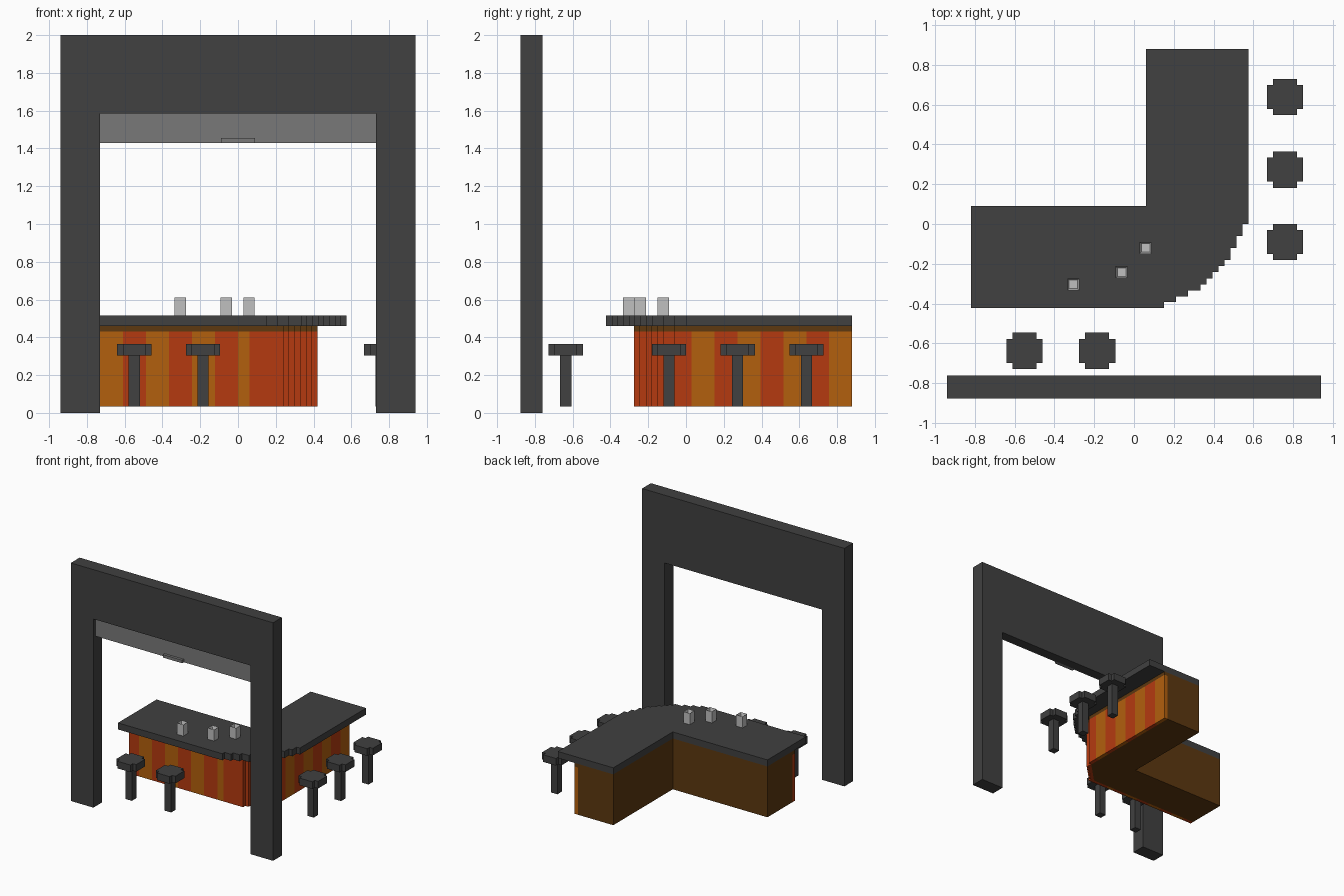
import bpy, bmesh
from mathutils import Vector

if "Cube" in bpy.data.objects:
    bpy.data.objects.remove(bpy.data.objects["Cube"])


def material(name, rgb):
    m = bpy.data.materials.new(name)
    m.diffuse_color = (*rgb, 1)
    m.use_nodes = True
    m.node_tree.nodes["Principled BSDF"].inputs["Base Color"].default_value = m.diffuse_color
    return m


CHARCOAL = material("charcoal", (0.052, 0.052, 0.052))
GREY = material("mid grey", (0.19, 0.19, 0.19))
PALE = material("pale grey", (0.53, 0.53, 0.53))
ORANGE = material("orange", (0.45, 0.115, 0.004))
RED = material("red orange", (0.46, 0.042, 0.005))
BROWN = material("brown", (0.11, 0.04, 0.005))


def prism(name, points, lo, hi, mat, axis="z"):
    """Extrude a flat outline along z (points are x, y) or y (points are x, z)."""
    bm = bmesh.new()
    if axis == "z":
        verts, move = [bm.verts.new((a, b, lo)) for a, b in points], (0, 0, hi - lo)
    else:
        verts, move = [bm.verts.new((a, lo, b)) for a, b in points], (0, hi - lo, 0)
    face = bm.faces.new(verts)
    ext = bmesh.ops.extrude_face_region(bm, geom=[face], use_keep_orig=True)
    new = [v for v in ext["geom"] if isinstance(v, bmesh.types.BMVert)]
    bmesh.ops.translate(bm, verts=new, vec=Vector(move))
    bmesh.ops.recalc_face_normals(bm, faces=bm.faces)
    return finish(name, bm, mat)


def finish(name, bm, mat):
    me = bpy.data.meshes.new(name)
    bm.to_mesh(me)
    bm.free()
    me.materials.append(mat)
    ob = bpy.data.objects.new(name, me)
    bpy.context.collection.objects.link(ob)
    return ob


def box(name, x0, x1, y0, y1, z0, z1, mat):
    return prism(name, [(x0, y0), (x1, y0), (x1, y1), (x0, y1)], z0, z1, mat)


def stairs(xs, ys):
    """Stepped corner: go up to the next y, then across to the next x."""
    pts = [(xs[0], ys[0])]
    for i in range(1, len(xs)):
        pts += [(xs[i - 1], ys[i]), (xs[i], ys[i])]
    return pts


# Portal frame with recessed shutter
prism("portal_frame", [(-.94, 0), (-.73, 0), (-.73, 1.585), (.73, 1.585), (.73, 0),
                       (.94, 0), (.94, 2), (-.94, 2)], -.877, -.76, CHARCOAL, "y")
box("lower_lintel", -.73, .73, -.84, -.76, 1.43, 1.585, CHARCOAL)
box("shutter", -.73, .73, -.848, -.84, 1.43, 1.585, GREY)
box("shutter_handle", -.09, .09, -.87, -.848, 1.43, 1.455, GREY)

# Counter top with stepped round corner
top_curve = stairs(
    [.15, .21, .27, .335, .365, .395, .425, .455, .485, .515, .545, .575],
    [-.423, -.393, -.363, -.333, -.303, -.273, -.242, -.21, -.18, -.12, -.06, 0])
prism("counter_top", [(-.82, -.423)] + top_curve +
      [(.575, .88), (.06, .88), (.06, .09), (-.82, .09)], .46, .515, CHARCOAL)

# Counter body: brown core and trim under the top
base_curve = stairs([.24, .27, .30, .333, .363, .393, .42],
                    [-.275, -.245, -.213, -.182, -.152, -.12, -.06])
back_edge = [(.06, .88), (.06, .09), (-.82, .09)]
prism("counter_core", [(-.82, -.245), (.21, -.245), (.39, -.065), (.39, .88)] + back_edge,
      .033, .43, BROWN)
prism("counter_trim", [(-.82, -.275)] + base_curve + [(.42, .88)] + back_edge,
      .43, .46, BROWN)

# Striped facing, alternating boards on both wings plus the red corner
prism("corner_facing", [(.06, -.275)] + base_curve +
      [(.42, .03), (.39, .03), (.39, -.065), (.21, -.245), (.06, -.245)], .033, .43, RED)
front_cuts = [-.82, -.73, -.608, -.487, -.365, -.243, -.122, 0, .06]
for i, (a, b) in enumerate(zip(front_cuts, front_cuts[1:])):
    box(f"front_stripe_{i}", a, b, -.275, -.245, .033, .43, ORANGE if i % 2 else RED)
side_cuts = [.03, .15, .272, .394, .515, .637, .758, .88]
for i, (a, b) in enumerate(zip(side_cuts, side_cuts[1:])):
    box(f"side_stripe_{i}", .39, .42, a, b, .033, .43, RED if i % 2 else ORANGE)

# Bar stools: square seat with notched corners on a square post
n, w = .06, .091
seat = [(-n, -w), (n, -w), (n, -n), (w, -n), (w, n), (n, n),
        (n, w), (-n, w), (-n, n), (-w, n), (-w, -n), (-n, -n)]
stools = [(-.55, -.637), (-.185, -.637), (.758, -.09), (.758, .273), (.758, .638)]
for i, (x, y) in enumerate(stools):
    prism(f"stool_seat_{i}", [(x + a, y + b) for a, b in seat], .305, .365, CHARCOAL)
    box(f"stool_post_{i}", x - .03, x + .03, y - .03, y + .03, .033, .305, CHARCOAL)

# Open square cups
for i, (x, y) in enumerate([(-.305, -.303), (-.062, -.242), (.058, -.12)]):
    bm = bmesh.new()
    bmesh.ops.create_cube(bm, size=1)
    bmesh.ops.scale(bm, vec=(.06, .06, .095), verts=bm.verts)
    bmesh.ops.translate(bm, vec=(x, y, .5625), verts=bm.verts)
    rim = max(bm.faces, key=lambda f: f.calc_center_median().z)
    bmesh.ops.inset_individual(bm, faces=[rim], thickness=.012)
    bmesh.ops.translate(bm, vec=(0, 0, -.03), verts=rim.verts)
    finish(f"cup_{i}", bm, PALE)
